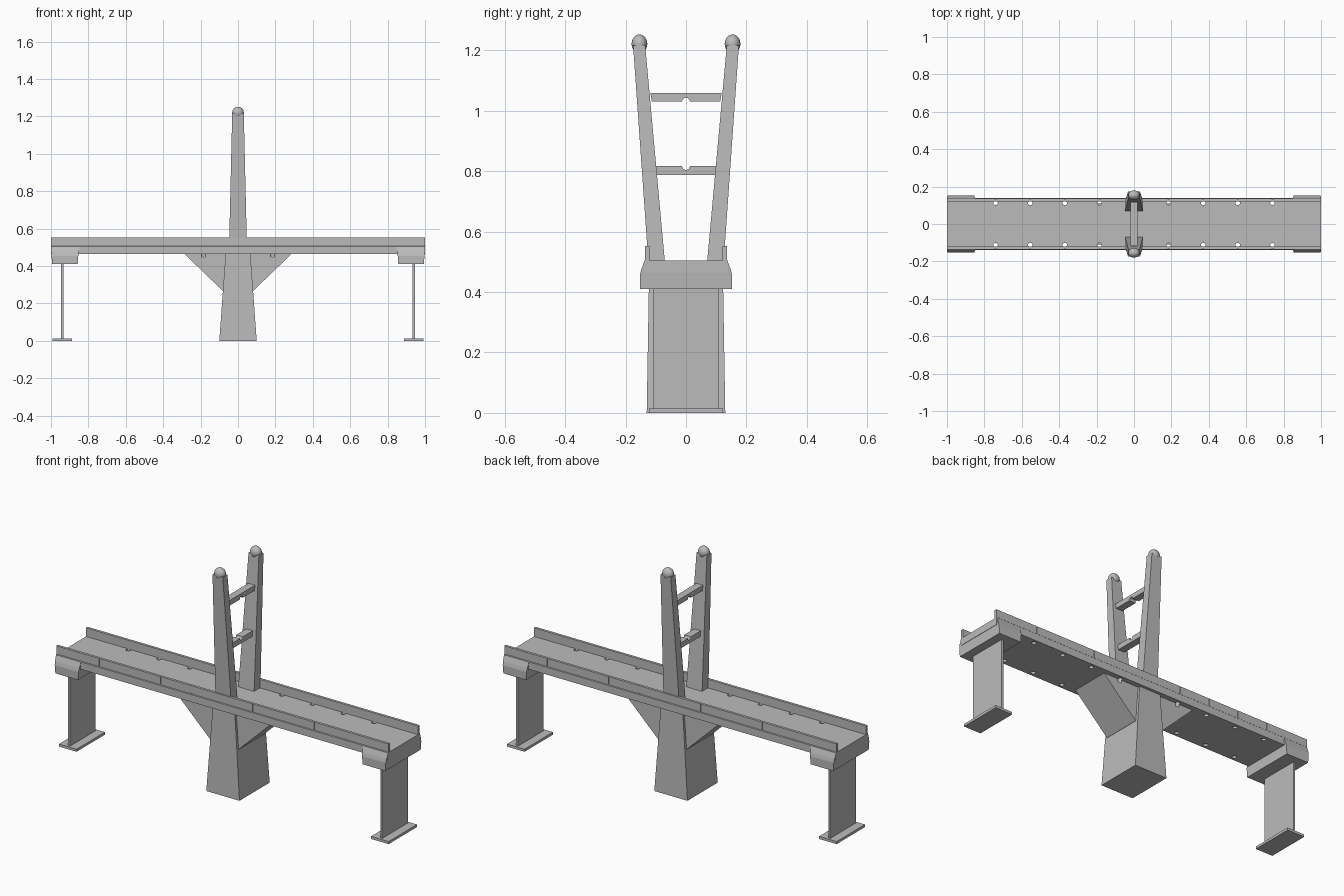
import bpy, bmesh, math
from mathutils import Vector

cube = bpy.data.objects.get("Cube")
if cube:
    bpy.data.objects.remove(cube)

concrete = bpy.data.materials.new("concrete_grey")
concrete.use_nodes = True
grey = (0.5, 0.5, 0.5, 1)
concrete.diffuse_color = grey
concrete.node_tree.nodes["Principled BSDF"].inputs["Base Color"].default_value = grey


def finish(name, bm):
    bmesh.ops.recalc_face_normals(bm, faces=bm.faces)
    mesh = bpy.data.meshes.new(name)
    bm.to_mesh(mesh)
    bm.free()
    mesh.materials.append(concrete)
    obj = bpy.data.objects.new(name, mesh)
    bpy.context.collection.objects.link(obj)
    return obj


def loft(bm, rings):
    """Skin a chain of equally long point rings and cap both ends."""
    rows = [[bm.verts.new(p) for p in ring] for ring in rings]
    count = len(rows[0])
    for a, b in zip(rows, rows[1:]):
        for i in range(count):
            j = (i + 1) % count
            bm.faces.new((a[i], a[j], b[j], b[i]))
    bm.faces.new(rows[0][::-1])
    bm.faces.new(rows[-1])


def rect(x0, x1, y0, y1, z):
    return [(x0, y0, z), (x1, y0, z), (x1, y1, z), (x0, y1, z)]


def box(bm, x0, x1, y0, y1, z0, z1):
    loft(bm, [rect(x0, x1, y0, y1, z0), rect(x0, x1, y0, y1, z1)])


def cylinder(bm, radius, center, axis, depth):
    turn = Vector((0, 0, 1)).rotation_difference(Vector(axis)).to_matrix().to_4x4()
    turn.translation = center
    bmesh.ops.create_cone(bm, cap_ends=True, segments=16, radius1=radius,
                          radius2=radius, depth=depth, matrix=turn)


def cut(obj, cutter):
    cutter.hide_render = True
    cutter.hide_viewport = True
    cutter.display_type = 'WIRE'
    mod = obj.modifiers.new("cut", 'BOOLEAN')
    mod.operation = 'DIFFERENCE'
    mod.solver = 'EXACT'
    mod.object = cutter


# Deck: trough section with a parapet along each edge
half = [(0.138, 0.465), (0.138, 0.505), (0.135, 0.508), (0.135, 0.552),
        (0.121, 0.552), (0.121, 0.505)]
section = half + [(-y, z) for y, z in reversed(half)]
bm = bmesh.new()
loft(bm, [[(x, y, z) for y, z in section] for x in (-1, 1)])
deck = finish("deck", bm)

# Pier under the deck
bm = bmesh.new()
loft(bm, [rect(-0.1, 0.1, -0.13, 0.13, 0), rect(-0.066, 0.066, -0.122, 0.122, 0.47)])
finish("central_pier", bm)

# Triangular brackets either side of the pier
brackets = []
for side, s in (("left", 1), ("right", -1)):
    bm = bmesh.new()
    profile = [(0.03, 0.468), (0.285, 0.468), (0.285, 0.464), (0.082, 0.268), (0.03, 0.268)]
    loft(bm, [[(s * x, y, z) for x, z in profile] for y in (-0.11, 0.11)])
    brackets.append(finish(side + "_bracket", bm))

# Drain holes through the deck and notching the brackets, parapet joints
drains, joints = bmesh.new(), bmesh.new()
for i in range(1, 5):
    for sx in (1, -1):
        x = sx * i * 0.185
        for sy in (1, -1):
            cylinder(drains, 0.012, (x, sy * 0.113, 0.478), (0, 0, 1), 0.058)
            y0, y1 = sorted((sy * 0.132, sy * 0.15))
            box(joints, x - 0.002, x + 0.002, y0, y1, 0.51, 0.6)
drain_cutter = finish("drain_cutter", drains)
for obj in [deck] + brackets:
    cut(obj, drain_cutter)
cut(deck, finish("joint_cutter", joints))

# End caps, support walls and footings
for side, s in (("left", 1), ("right", -1)):
    bm = bmesh.new()
    outline = [(0.152, 0.41), (0.153, 0.455), (0.148, 0.475), (0.137, 0.504)]
    loft(bm, [[(s * x0, -y, z), (s * x1, -y, z), (s * x1, y, z), (s * x0, y, z)]
              for (y, z), x0, x1 in zip(outline, (0.857, 0.854, 0.852, 0.85),
                                        (0.994, 0.997, 0.999, 1.0))])
    finish(side + "_end_cap", bm)
    bm = bmesh.new()
    box(bm, s * 0.94 - 0.006, s * 0.94 + 0.006, -0.11, 0.11, 0.01, 0.42)
    finish(side + "_support_wall", bm)
    bm = bmesh.new()
    box(bm, s * 0.94 - 0.053, s * 0.94 + 0.053, -0.122, 0.122, 0, 0.014)
    finish(side + "_footing", bm)

# Leaning towers with domed tops
for side, s in (("front", -1), ("back", 1)):
    bm = bmesh.new()
    loft(bm, [rect(-0.048, 0.048, s * 0.069, s * 0.124, 0.49),
              rect(-0.031, 0.031, s * 0.135, s * 0.175, 1.215)])
    finish(side + "_tower", bm)
    bm = bmesh.new()
    bmesh.ops.create_uvsphere(bm, u_segments=24, v_segments=14, radius=1)
    for v in bm.verts:
        v.co = Vector((v.co.x * 0.031, s * 0.154 + v.co.y * 0.026, 1.221 + v.co.z * 0.031))
    dome = finish(side + "_tower_dome", bm)
    for poly in dome.data.polygons:
        poly.use_smooth = True

# Cross beams, each with a round notch at the middle
for name, z0, z1, y0, y1, notch in (("upper", 1.03, 1.058, 0.113, 0.118, 1.03),
                                    ("lower", 0.787, 0.817, 0.096, 0.1, 0.817)):
    bm = bmesh.new()
    loft(bm, [rect(-0.02, 0.02, -y0, y0, z0), rect(-0.02, 0.02, -y1, y1, z1)])
    beam = finish(name + "_cross_beam", bm)
    bm = bmesh.new()
    cylinder(bm, 0.013, (0, 0, notch), (1, 0, 0), 0.1)
    cut(beam, finish(name + "_notch_cutter", bm))
